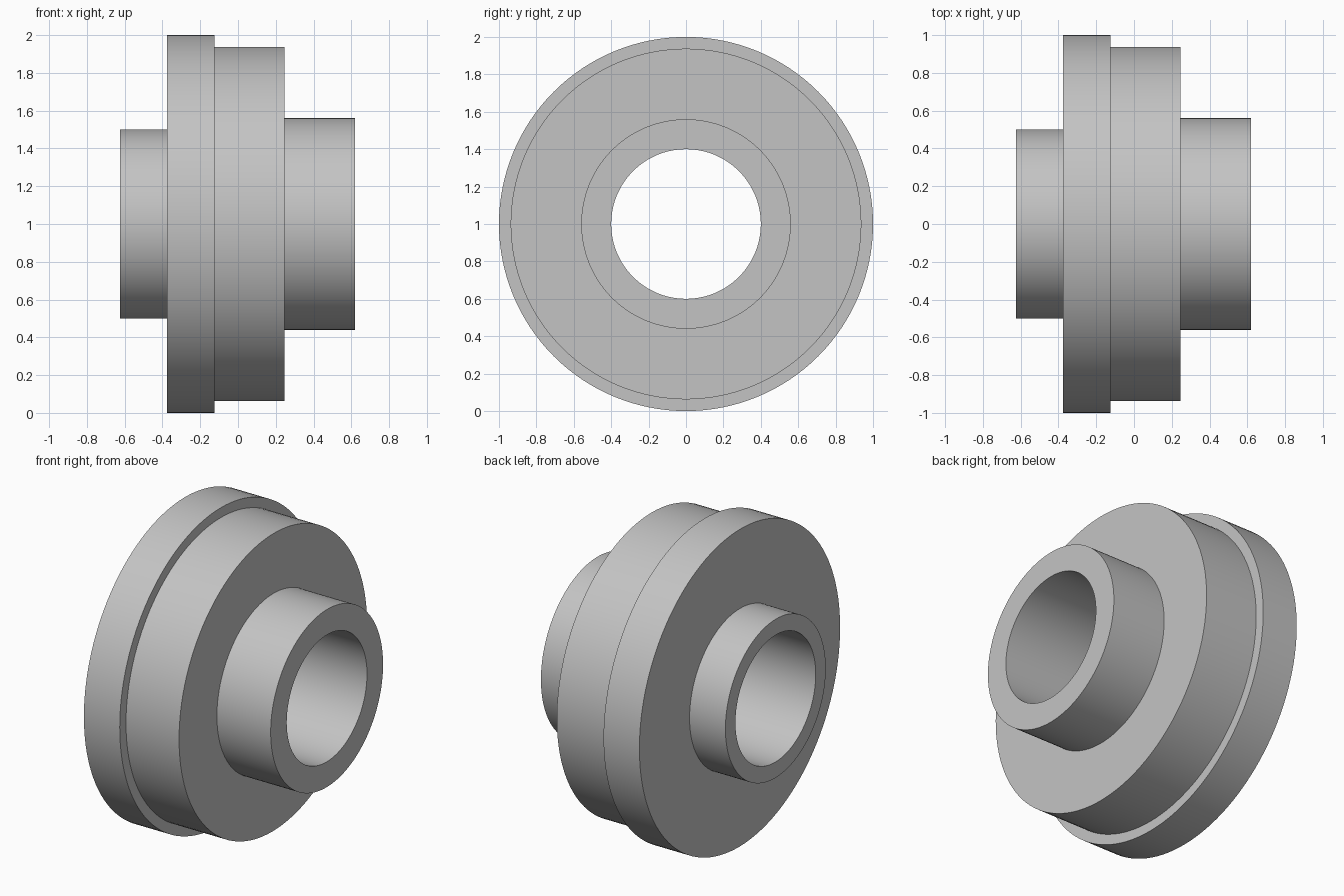
import bpy
import bmesh
from math import radians, tau
from mathutils import Matrix, Vector

cube = bpy.data.objects.get("Cube")
if cube:
    bpy.data.objects.remove(cube, do_unlink=True)

SEGMENTS = 128
AXIS_HEIGHT = 1.0
BORE = 0.4

# Steps of the turned part along x: (start, end, radius)
STEPS = [
    (-0.625, -0.375, 0.5),     # short hub
    (-0.375, -0.125, 1.0),     # flange
    (-0.125, 0.245, 0.9375),   # main body
    (0.245, 0.62, 0.56),       # long hub
]

# Plain grey metal
grey = bpy.data.materials.new("grey metal")
grey.use_nodes = True
colour = (0.55, 0.55, 0.55, 1.0)
grey.diffuse_color = colour
grey.node_tree.nodes["Principled BSDF"].inputs["Base Color"].default_value = colour

# Closed section: along the stepped outside, then back through the bore
section = [(STEPS[0][0], BORE)]
for start, end, radius in STEPS:
    section += [(start, radius), (end, radius)]
section.append((STEPS[-1][1], BORE))

# Revolve the section around the x axis
bm = bmesh.new()
rings = []
for i in range(SEGMENTS):
    turn = Matrix.Rotation(tau * i / SEGMENTS, 3, "X")
    rings.append([bm.verts.new(turn @ Vector((x, 0, r))) for x, r in section])
for i, ring in enumerate(rings):
    following = rings[(i + 1) % SEGMENTS]
    for j in range(len(section)):
        k = (j + 1) % len(section)
        bm.faces.new((ring[j], ring[k], following[k], following[j]))
bmesh.ops.recalc_face_normals(bm, faces=bm.faces)

mesh = bpy.data.meshes.new("flanged_bushing")
bm.to_mesh(mesh)
bm.free()
mesh.materials.append(grey)

bushing = bpy.data.objects.new("flanged_bushing", mesh)
bushing.location.z = AXIS_HEIGHT
bpy.context.collection.objects.link(bushing)

# Smooth walls with crisp shoulders
for other in bpy.context.selected_objects:
    other.select_set(False)
bushing.select_set(True)
bpy.context.view_layer.objects.active = bushing
bpy.ops.object.shade_smooth_by_angle(angle=radians(30))
